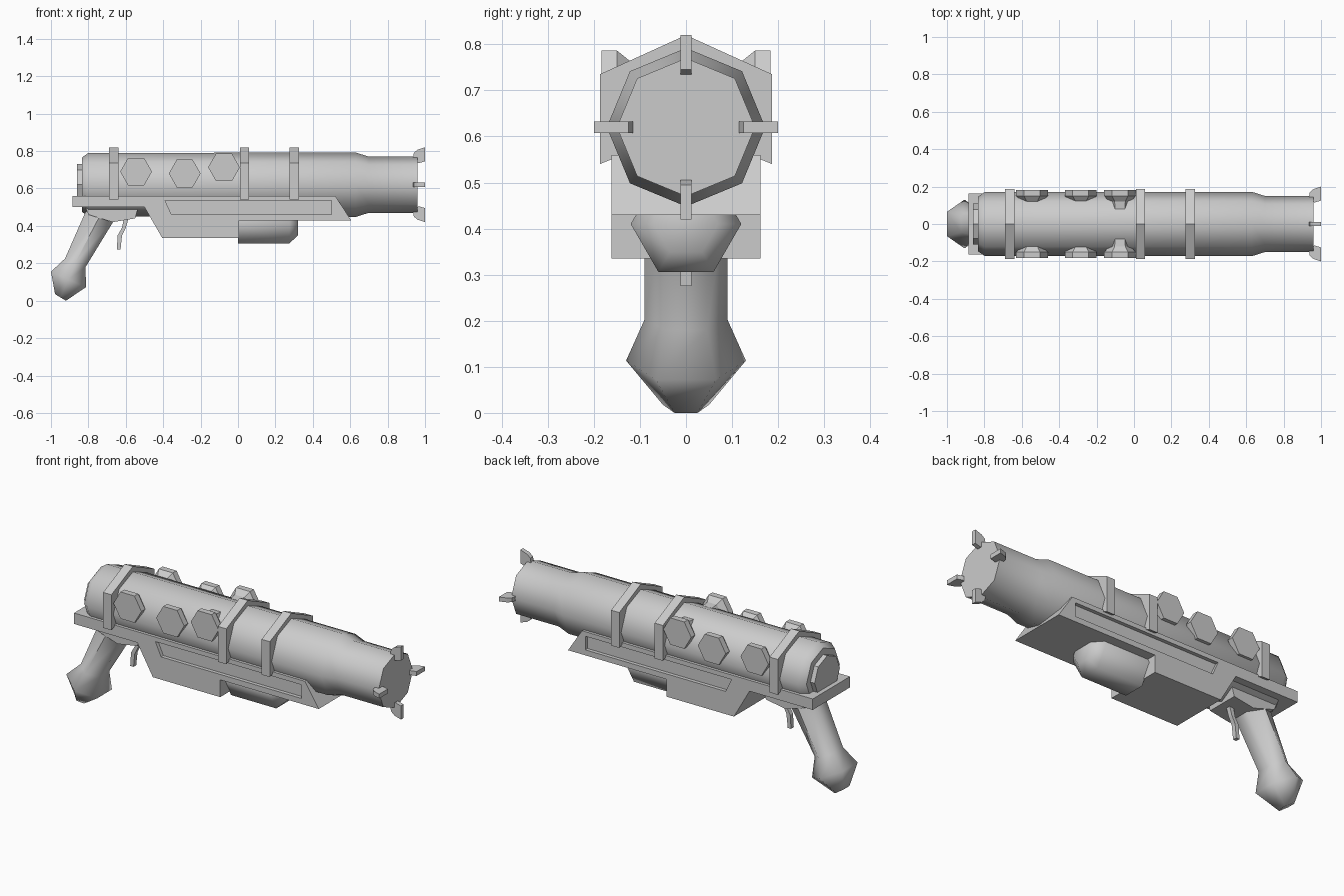
import bpy, bmesh
from math import sin, cos, pi, radians

if "Cube" in bpy.data.objects:
    bpy.data.objects.remove(bpy.data.objects["Cube"])


def make(name, rings, smooth=None):
    """Skin a list of equal-length point rings and cap both ends."""
    bm = bmesh.new()
    vs = [[bm.verts.new(p) for p in ring] for ring in rings]
    n = len(vs[0])
    for a, b in zip(vs, vs[1:]):
        for i in range(n):
            j = (i + 1) % n
            bm.faces.new((a[i], a[j], b[j], b[i]))
    bm.faces.new(vs[0])
    bm.faces.new(vs[-1])
    bmesh.ops.recalc_face_normals(bm, faces=bm.faces)
    me = bpy.data.meshes.new(name)
    bm.to_mesh(me)
    bm.free()
    if smooth:
        me.shade_smooth()
        me.set_sharp_from_angle(angle=radians(smooth))
    ob = bpy.data.objects.new(name, me)
    bpy.context.collection.objects.link(ob)
    return ob


def plate(name, pts, y0, y1, smooth=None):
    """Extrude an x-z outline along y."""
    return make(name, [[(x, y, z) for x, z in pts] for y in (y0, y1)], smooth)


def lathe_x(name, profile, zc, sides, smooth=None):
    """Revolve (x, radius) pairs about a lengthwise axis at height zc."""
    ang = [2 * pi * i / sides for i in range(sides)]
    return make(name, [[(x, r * cos(a), zc + r * sin(a)) for a in ang]
                       for x, r in profile], smooth)


AXIS = 0.62

# Octagonal barrel and rear cap
lathe_x("barrel", [(-0.835, 0.145), (-0.80, 0.17), (0.63, 0.172),
                   (0.70, 0.15), (0.96, 0.15)], AXIS, 8, 50)
lathe_x("rear_cap", [(-0.86, 0.11), (-0.82, 0.11)], AXIS, 8)

# Muzzle prongs on four sides
prong = [(0.935, 0.14), (0.94, 0.17), (0.96, 0.187), (1.0, 0.2),
         (1.0, 0.125), (0.965, 0.115)]
for k, side in enumerate(("right", "top", "left", "bottom")):
    c, s = round(cos(k * pi / 2)), round(sin(k * pi / 2))
    make("muzzle_prong_" + side,
         [[(x, r * c - t * s, AXIS + r * s + t * c) for x, r in prong]
          for t in (-0.012, 0.012)])

# Peaked clamps around the barrel
clamp = [(0, 0.82), (0.187, 0.735), (0.187, 0.54), (0.155, 0.553), (0, 0.56),
         (-0.155, 0.553), (-0.187, 0.54), (-0.187, 0.735)]
for i, x in enumerate((-0.69, 0.01, 0.275)):
    make(f"clamp_{i + 1}", [[(px, y, z) for y, z in clamp] for px in (x, x + 0.05)])

# Hexagonal bolts with tapered necks on both sides
for i, (x, z) in enumerate(((-0.545, 0.69), (-0.285, 0.68), (-0.075, 0.713))):
    for side, s in (("front", -1), ("back", 1)):
        make(f"bolt_{side}_{i + 1}",
             [[(x + r * cos(a * pi / 3), s * y, z + r * sin(a * pi / 3))
               for a in range(6)]
              for y, r in ((0.183, 0.085), (0.15, 0.085), (0.12, 0.057), (0.06, 0.05))])

# Lower frame with a slot recessed into each side
frame = plate("lower_frame",
              [(-0.885, 0.56), (0.52, 0.56), (0.605, 0.43), (0.005, 0.43),
               (0.005, 0.335), (-0.405, 0.335), (-0.50, 0.50), (-0.885, 0.50)],
              -0.162, 0.162)
slot = [(-0.39, 0.535), (0.50, 0.535), (0.50, 0.46), (-0.355, 0.46)]
for s in (-1, 1):
    cutter = plate("slot_cutter", slot, s * 0.142, s * 0.25)
    cutter.hide_render = True
    cutter.hide_viewport = True
    mod = frame.modifiers.new("slot", "BOOLEAN")
    mod.operation = "DIFFERENCE"
    mod.solver = "EXACT"
    mod.object = cutter

# Hexagonal canister under the frame
lathe_x("under_canister", [(0.0, 0.12), (0.275, 0.12), (0.32, 0.07)], 0.41, 6, 65)

# Grip: hexagonal rings given by rear point, front point and half width
grip = [((-0.80, 0.51), (-0.65, 0.45), 0.09),
        ((-0.925, 0.225), (-0.815, 0.18), 0.09),
        ((-1.0, 0.155), (-0.813, 0.072), 0.13),
        ((-0.978, 0.035), (-0.92, 0.0), 0.05)]
rings = []
for (x0, z0), (x1, z1), w in grip:
    ring = []
    for k in range(6):
        t = 0.5 + 0.5 * sin(k * pi / 3) / sin(pi / 3)
        ring.append((x0 + (x1 - x0) * t, w * cos(k * pi / 3), z0 + (z1 - z0) * t))
    rings.append(ring)
make("grip", rings, 65)

# Trigger housing and trigger
plate("trigger_housing", [(-0.82, 0.51), (-0.53, 0.51), (-0.55, 0.44),
                          (-0.67, 0.42), (-0.80, 0.46)], -0.09, 0.09)
plate("trigger", [(-0.61, 0.44), (-0.585, 0.44), (-0.60, 0.39), (-0.62, 0.35),
                  (-0.628, 0.275), (-0.648, 0.275), (-0.643, 0.35), (-0.62, 0.39)],
      -0.012, 0.012)
